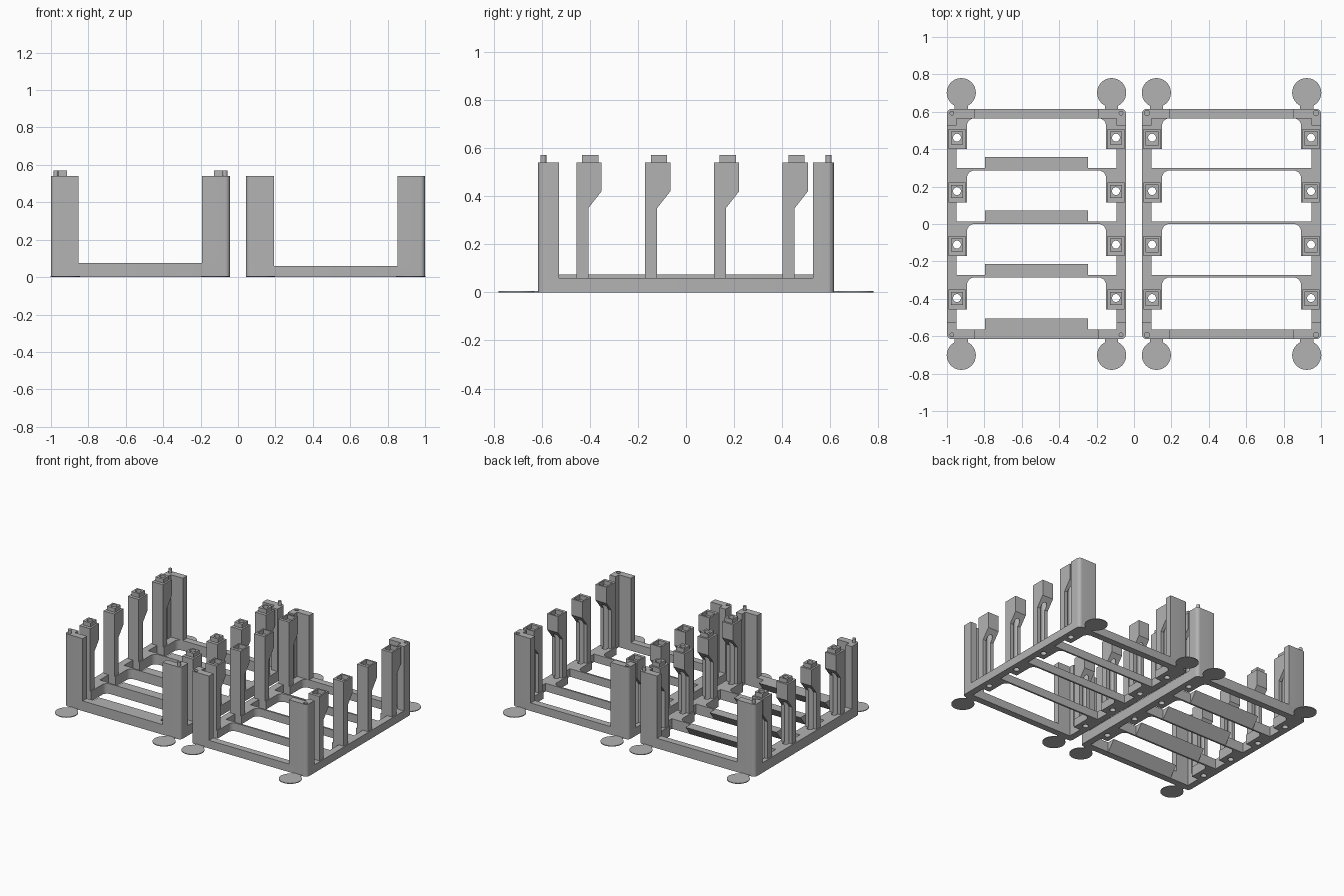
import bpy
import bmesh
from math import cos, sin, radians

if "Cube" in bpy.data.objects:
    bpy.data.objects.remove(bpy.data.objects["Cube"])

grey = bpy.data.materials.new("plain_grey")
grey.use_nodes = True
grey.diffuse_color = (0.45, 0.45, 0.45, 1)
grey.node_tree.nodes["Principled BSDF"].inputs["Base Color"].default_value = grey.diffuse_color

HX, HY, TOP = 0.4785, 0.615, 0.54      # tray half width, half depth, post height
RAIL, PAD = 0.4285, 0.372              # inner edges of rail and tower pad
PITCH, BAR = 0.286, 0.013
parts = []


def prism(name, pts, lo, hi, axis="z"):
    """Extrude an outline between lo and hi along z (x, y points) or x (y, z points)."""
    bm = bmesh.new()
    place = (lambda p: (p[0], p[1], lo)) if axis == "z" else (lambda p: (lo, p[0], p[1]))
    face = bm.faces.new([bm.verts.new(place(p)) for p in pts])
    grown = bmesh.ops.extrude_face_region(bm, geom=[face])["geom"]
    move = (0, 0, hi - lo) if axis == "z" else (hi - lo, 0, 0)
    bmesh.ops.translate(bm, vec=move, verts=[v for v in grown if isinstance(v, bmesh.types.BMVert)])
    bmesh.ops.recalc_face_normals(bm, faces=bm.faces)
    mesh = bpy.data.meshes.new(name)
    bm.to_mesh(mesh)
    bm.free()
    mesh.materials.append(grey)
    ob = bpy.data.objects.new(name, mesh)
    bpy.context.collection.objects.link(ob)
    parts.append(ob)
    return ob


def arc(cx, cy, r, start, end, n=6):
    angles = [radians(start + (end - start) * i / n) for i in range(n + 1)]
    return [(cx + r * cos(a), cy + r * sin(a)) for a in angles]


def circle(cx, cy, r, n=24):
    return arc(cx, cy, r, 0, 360, n)[:-1]


def rect(cx, cy, hx, hy):
    return [(cx - hx, cy - hy), (cx + hx, cy - hy), (cx + hx, cy + hy), (cx - hx, cy + hy)]


def cut(ob, cutters):
    """Subtract each cutter and discard it."""
    for c in cutters:
        mod = ob.modifiers.new("cut", "BOOLEAN")
        mod.operation, mod.solver, mod.object = "DIFFERENCE", "EXACT", c
        bpy.context.view_layer.objects.active = ob
        bpy.ops.object.modifier_apply(modifier=mod.name)
        parts.remove(c)
        bpy.data.objects.remove(c)


def build_tray(side, cx, base, has_pegs):
    at = lambda pts: [(x + cx, y) for x, y in pts]
    flip = lambda pts, sx, sy=1: [(cx + x * sx, y * sy) for x, y in pts]

    # Base frame with four stepped windows and screw holes
    quarter = arc(HX - 0.025, HY - 0.025, 0.025, 0, 90)
    outline = (flip(quarter, 1) + flip(quarter[::-1], -1)
               + flip(quarter, -1, -1) + flip(quarter[::-1], 1, -1))
    frame = prism(side + "_base_frame", outline, 0, base)
    tower_ys, cutters = [], []
    for i in range(4):
        low = -0.565 if i == 0 else (i - 2) * PITCH + BAR
        high = 0.565 if i == 3 else (i - 1) * PITCH
        step = (i - 1) * PITCH - 0.17
        tower_ys.append(step)
        half = [(RAIL, low), (RAIL, step), (PAD, step)] + arc(PAD - 0.04, high - 0.04, 0.04, 0, 90)
        window = flip(half, 1) + flip(half[::-1], -1)
        cutters.append(prism("window_cutter", window, -0.1, 0.2))
        # Sloped ledges behind the cross bars
        if has_pegs:
            prism(side + "_ledge", [(low, 0), (low, base), (low + 0.06, base)],
                  cx - 0.275, cx + 0.275, "x")
        for s in (-1, 1):
            cutters.append(prism("hole_cutter", circle(cx + s * 0.425, step + 0.06, 0.021), -0.1, 0.2))
    cut(frame, cutters)

    for sx in (-1, 1):
        # Flared towers with a screw channel, and a stud or socket on top
        tx = cx + sx * 0.425
        for y in tower_ys:
            profile = [(y, base), (y + 0.05, base), (y + 0.05, 0.35),
                       (y + 0.105, 0.42), (y + 0.105, TOP), (y, TOP)]
            tower = prism(side + "_tower", profile, tx - 0.045, tx + 0.045, "x")
            mid = y + 0.0575
            cutters = [prism("channel_cutter", circle(tx, y + 0.06, 0.021), -0.1, 0.7)]
            if has_pegs:
                stud = prism(side + "_tower_stud", rect(tx, mid, 0.032, 0.034), TOP, TOP + 0.03)
                cut(stud, [prism("stud_cutter", circle(tx, y + 0.06, 0.021), 0.4, 0.7)])
            else:
                cutters.append(prism("socket_cutter", rect(tx, mid, 0.034, 0.036), TOP - 0.032, 0.7))
            cut(tower, cutters)

        for sy in (-1, 1):
            # L-shaped corner posts with a peg or a matching hole
            shape = [(0.33, HY), (0.33, 0.565), (RAIL, 0.565), (RAIL, 0.527), (HX, 0.527)] + quarter
            post = prism(side + "_corner_post", flip(shape, sx, sy), base, TOP)
            px, py = cx + sx * 0.452, sy * 0.593
            if has_pegs:
                prism(side + "_corner_peg", circle(px, py, 0.0125), TOP, TOP + 0.03)
            else:
                cut(post, [prism("peg_hole_cutter", circle(px, py, 0.014), TOP - 0.035, 0.7)])
            # Thin round feet on short tabs
            fx = cx + sx * 0.402
            prism(side + "_foot_disc", circle(fx, sy * 0.702, 0.078, 32), 0, 0.005)
            prism(side + "_foot_tab", rect(fx, sy * 0.625, 0.035, 0.012), 0, 0.005)


build_tray("right", -0.5215, 0.075, True)
build_tray("left", 0.5215, 0.06, False)

bpy.ops.object.select_all(action="DESELECT")
for ob in parts:
    ob.select_set(True)
bpy.context.view_layer.objects.active = parts[0]
bpy.ops.object.shade_smooth_by_angle(angle=radians(30))
